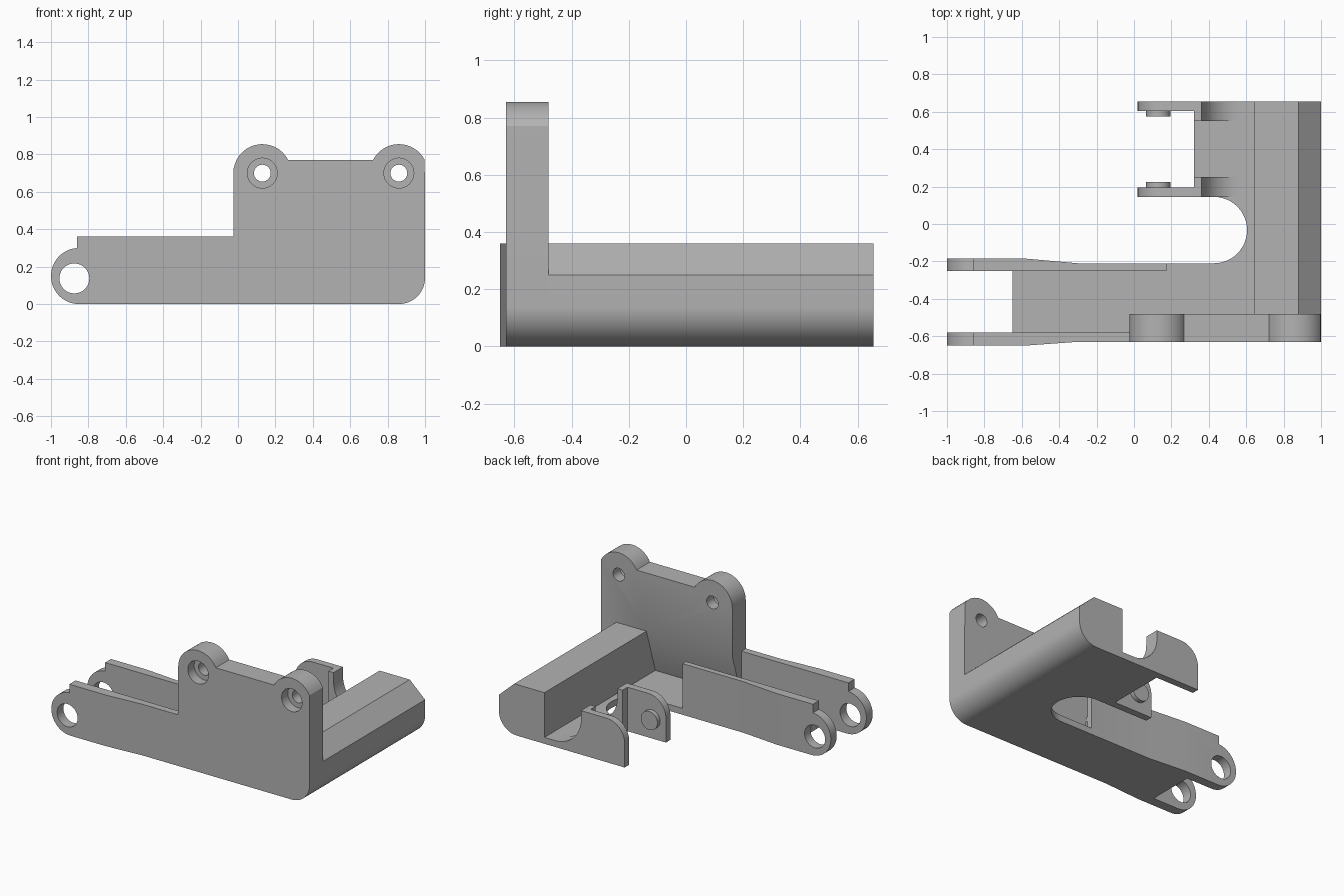
import bpy, bmesh, math
from math import cos, sin, radians

cube = bpy.data.objects.get("Cube")
if cube:
    bpy.data.objects.remove(cube)

grey = bpy.data.materials.new("plain grey")
grey.use_nodes = True
grey.diffuse_color = (0.45, 0.45, 0.45, 1)
grey.node_tree.nodes["Principled BSDF"].inputs["Base Color"].default_value = (0.45, 0.45, 0.45, 1)


def arc(cx, cy, r, a, b, n=16):
    """Points on a circle from angle a to angle b."""
    steps = [radians(a + (b - a) * i / n) for i in range(n + 1)]
    return [(cx + r * cos(t), cy + r * sin(t)) for t in steps]


def prism(name, profile, axis, lo, hi):
    """Extrude a 2D profile along an axis: y takes (x,z), z takes (x,y), x takes (y,z)."""
    place = {"x": lambda u, v, w: (w, u, v),
             "y": lambda u, v, w: (u, w, v),
             "z": lambda u, v, w: (u, v, w)}[axis]
    bm = bmesh.new()
    a = [bm.verts.new(place(u, v, lo)) for u, v in profile]
    b = [bm.verts.new(place(u, v, hi)) for u, v in profile]
    bm.faces.new(a)
    bm.faces.new(b[::-1])
    for i in range(len(a)):
        j = (i + 1) % len(a)
        bm.faces.new((a[j], a[i], b[i], b[j]))
    bmesh.ops.recalc_face_normals(bm, faces=bm.faces)
    mesh = bpy.data.meshes.new(name)
    bm.to_mesh(mesh)
    bm.free()
    mesh.materials.append(grey)
    ob = bpy.data.objects.new(name, mesh)
    bpy.context.collection.objects.link(ob)
    return ob


def disc(name, x, z, r, lo, hi):
    return prism(name, arc(x, z, r, 0, 360, 40)[:-1], "y", lo, hi)


def carve(ob, cutter, mode="DIFFERENCE"):
    """Apply a boolean and throw the cutter away."""
    mod = ob.modifiers.new("carve", "BOOLEAN")
    mod.operation, mod.object, mod.solver = mode, cutter, "EXACT"
    bpy.context.view_layer.objects.active = ob
    bpy.ops.object.modifier_apply(modifier=mod.name)
    bpy.data.objects.remove(cutter)


parts = []
FLOOR, RIM = 0.045, 0.36

# Upright front plate with two rounded lugs
a = math.degrees(math.asin(0.07 / 0.155))
outline = [(-0.025, 0)] + arc(0.86, 0.14, 0.14, -90, 0)
outline += arc(0.86, 0.70, 0.155, a, 180 - a) + arc(0.13, 0.70, 0.155, a, 180)
plate = prism("front_plate", outline, "y", -0.63, -0.48)
for x in (0.13, 0.86):
    carve(plate, disc("bolt_hole", x, 0.70, 0.045, -0.7, -0.4))
    carve(plate, disc("counterbore", x, 0.70, 0.08, -0.7, -0.56))
# sloping relief behind the lower half of the plate
relief = [(-0.48, RIM), (-0.58, FLOOR), (-0.4, FLOOR), (-0.4, RIM)]
carve(plate, prism("relief", relief, "x", -0.2, 0.645))
parts.append(plate)

# Side bar with chamfered top edge and rounded bottom edge
bar = [(0.645, 0)] + arc(0.86, 0.14, 0.14, -90, 0)
bar += [(1, 0.25), (0.88, RIM), (0.645, RIM)]
parts.append(prism("side_bar", bar, "y", -0.48, 0.655))

# Thin floor with a round-ended slot
floor = [(-0.65, -0.58), (-0.025, -0.58), (-0.025, -0.48), (0.645, -0.48),
         (0.645, 0.655), (0.32, 0.655), (0.32, 0.145)]
floor += arc(0.427, -0.0325, 0.1775, 90, -90, 24)
floor += [(0.175, -0.21), (0.175, -0.25), (-0.65, -0.25)]
parts.append(prism("floor", floor, "z", 0, FLOOR))

# Pair of hinge arms with thicker, eyed ends
for name, inner, side, end in (("front_arm", -0.58, -1, -0.025),
                               ("rear_arm", -0.25, 1, 0.175)):
    thin, thick = (0.05, 0.07) if side < 0 else (0.04, 0.065)
    plan = [(-1.1, inner), (end, inner), (end, inner + side * thin),
            (-0.3, inner + side * thin), (-0.58, inner + side * thick),
            (-1.1, inner + side * thick)]
    arm = prism(name, plan, "z", -0.1, 0.5)
    shape = [(0.3, 0), (0.3, RIM), (-0.86, RIM), (-0.86, 0.3)]
    shape += arc(-0.85, 0.15, 0.15, 94, 270, 24)
    carve(arm, prism("silhouette", shape, "y", -1, 0.2), "INTERSECT")
    carve(arm, disc("eye", -0.875, 0.137, 0.08, -1, 0.2))
    parts.append(arm)

# Pair of clip cheeks: thin plate, thick root with a quarter-round notch, and a pin
notch = [(0.56, FLOOR)] + arc(0.56, 0.245, 0.2, 270, 180)[1:] + [(0.36, 0.31)]
cheek = [(0.02, 0), (0.32, 0), (0.32, FLOOR)] + notch + arc(0.16, 0.17, 0.14, 90, 180)
root = [(0.32, FLOOR)] + notch + [(0.32, 0.31)]
for name, outer, s in (("back_clip", 0.655, -1), ("middle_clip", 0.145, 1)):
    mid = outer + s * 0.05
    parts.append(prism(name + "_cheek", cheek, "y", outer, mid))
    parts.append(prism(name + "_root", root, "y", mid, outer + s * 0.105))
    parts.append(disc(name + "_pin", 0.13, 0.137, 0.065, mid, mid + s * 0.03))

# Smooth the curves, keep the edges crisp
bpy.ops.object.select_all(action="DESELECT")
for ob in parts:
    ob.select_set(True)
bpy.context.view_layer.objects.active = parts[0]
bpy.ops.object.shade_smooth_by_angle(angle=radians(30))
